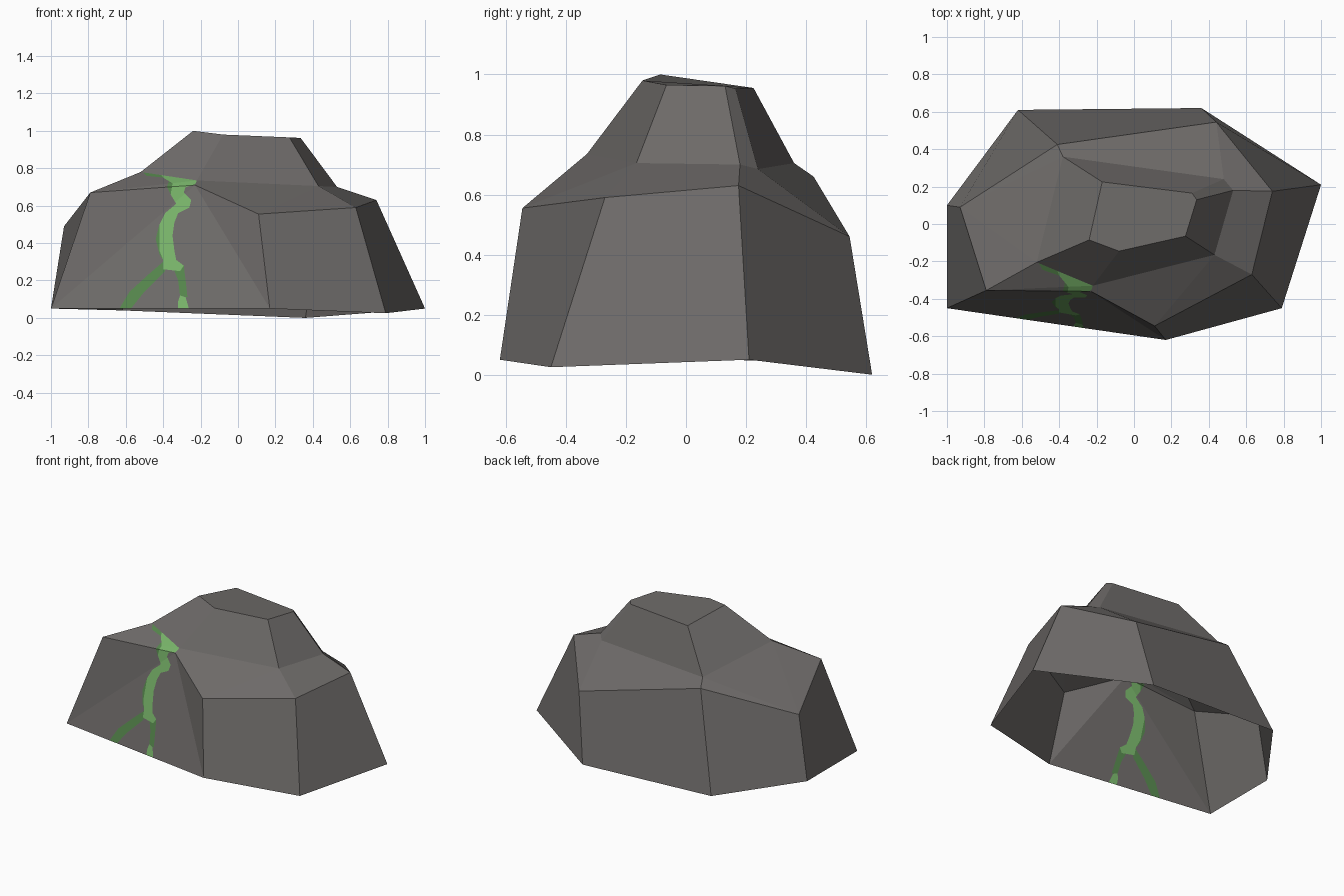
import bpy, bmesh
from mathutils import Vector
from mathutils.geometry import delaunay_2d_cdt, barycentric_transform

if "Cube" in bpy.data.objects:
    bpy.data.objects.remove(bpy.data.objects["Cube"])


def mat(name, rgb):
    m = bpy.data.materials.new(name)
    m.diffuse_color = (*rgb, 1)
    m.use_nodes = True
    m.node_tree.nodes["Principled BSDF"].inputs["Base Color"].default_value = m.diffuse_color
    return m


mats = [mat("rock grey", (0.152, 0.143, 0.138)),
        mat("light green", (0.185, 0.45, 0.14)),
        mat("dark green", (0.09, 0.235, 0.072))]

# rings of the rock, from the ground up
base = [(-1, .10, .05), (-1, -.45, .05), (.17, -.62, .05), (.79, -.45, .025),
        (1, .21, .05), (.36, .62, 0), (-.62, .61, .04)]
rim = [(-.93, .09, .49), (-.79, -.355, .67), (-.23, -.36, .71), (.11, -.545, .555),
       (.63, -.27, .59), (.74, .175, .63), (.44, .545, .46), (-.41, .425, .66)]
neck = [(-.52, -.205, .78), (-.22, -.33, .735), (.43, -.165, .705),
        (.53, .18, .70), (.48, .24, .685), (-.38, .36, .705)]
crown = [(-.24, -.085, 1.0), (-.08, -.145, .98), (.275, -.065, .965),
         (.335, .13, .962), (.31, .165, .953), (-.17, .225, .955)]
q, p, n, t = [[Vector(v) for v in ring] for ring in (base, rim, neck, crown)]

bm = bmesh.new()


def face(*pts, m=0):
    f = bm.faces.new([bm.verts.new(v) for v in pts])
    f.material_index = m


# plain walls
face(q[0], q[1], p[1], p[0])
for i in range(2, 6):
    face(q[i], q[i + 1], p[i + 2], p[i + 1])
face(q[6], q[0], p[0], p[7])

# sloping shelf
face(p[0], p[1], n[0])
face(p[0], n[0], n[5])
face(p[0], n[5], p[7])
face(p[2], p[3], n[2], n[1])
face(p[3], p[4], n[2])
for i in range(4, 7):
    face(p[i], p[i + 1], n[i - 1], n[i - 2])

# upper block and top
for i in range(6):
    j = (i + 1) % 6
    face(n[i], n[j], t[j], t[i])
face(*t)

# vein outlines seen from the front, in hundredths (x, z)
stem = [(-42, 78), (-18, 74), (-24, 71), (-28, 70), (-29, 67), (-25, 63), (-26, 59),
        (-32, 56), (-34, 51), (-35, 44), (-34, 36), (-33, 31), (-29, 28), (-31, 25),
        (-40, 26), (-40, 31), (-42, 36), (-42, 42), (-42, 50), (-39, 56), (-33, 61),
        (-36, 66), (-35, 72), (-40, 75)]
foot = [(-31, 12), (-28, 11), (-26, 4), (-32, 4), (-32, 9)]
tip = [(-52, 79), (-42, 78), (-40, 75), (-49, 76)]
edge = [(-42, 50), (-42, 42), (-42, 36), (-40, 31), (-42, 34), (-44, 42)]
notch = [(-35, 72), (-36, 66), (-38, 70), (-37, 73)]
left_branch = [(-40, 30), (-47, 24), (-58, 14), (-64, 4), (-58, 4), (-50, 14), (-39, 25)]
right_branch = [(-34, 25), (-29, 28), (-28, 20), (-27, 11), (-31, 12), (-32, 20)]
veins = [(stem, 1), (foot, 1), (tip, 2), (edge, 2), (notch, 2),
         (left_branch, 2), (right_branch, 2)]


def ccw(pts):
    area = sum(a.cross(b) for a, b in zip(pts, pts[1:] + pts[:1]))
    return pts if area > 0 else pts[::-1]


def veined(a, b, c):
    """Cut the vein outlines into one triangle of the rock."""
    flat = [Vector((v.x, v.z)) for v in (a, b, c)]
    verts, faces = [], []
    for poly in [flat] + [[Vector((x / 100, z / 100)) for x, z in o] for o, _ in veins]:
        faces.append(list(range(len(verts), len(verts) + len(poly))))
        verts += ccw(poly)
    vs, _, fs, _, _, orig = delaunay_2d_cdt(verts, [], faces, 1, 1e-5)
    for f, ids in zip(fs, orig):
        if 0 in ids:
            m = min([veins[i - 1][1] for i in ids if i > 0], default=0)
            pts = [barycentric_transform(vs[i].to_3d(), *[k.to_3d() for k in flat], a, b, c)
                   for i in f]
            face(*pts, m=m)


# front wall and front-left shelf, carrying the vein
for tri in [(q[1], p[2], p[1]), (q[1], q[2], p[2]), (q[2], p[3], p[2]),
            (p[1], p[2], n[1]), (p[1], n[1], n[0])]:
    if (tri[1] - tri[0]).cross(tri[2] - tri[0]).y > 0:
        tri = tri[::-1]
    veined(*tri)

bmesh.ops.remove_doubles(bm, verts=bm.verts[:], dist=0.0005)
me = bpy.data.meshes.new("veined_rock")
bm.to_mesh(me)
bm.free()
for m in mats:
    me.materials.append(m)
ob = bpy.data.objects.new("veined_rock", me)
bpy.context.collection.objects.link(ob)
